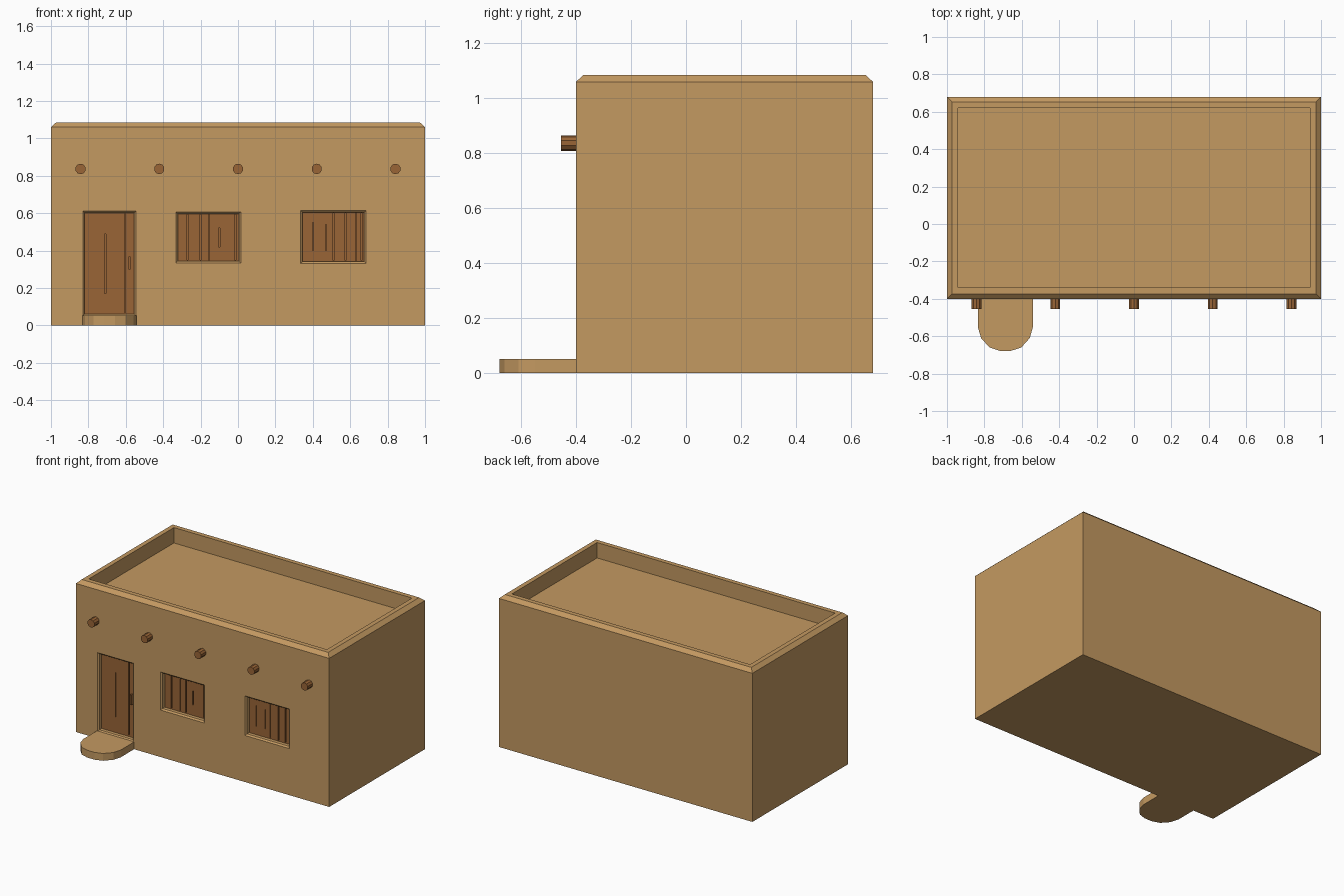
import bpy, bmesh, math
from mathutils import Matrix, Vector

if "Cube" in bpy.data.objects:
    bpy.data.objects.remove(bpy.data.objects["Cube"])


def material(name, rgb):
    m = bpy.data.materials.new(name)
    m.diffuse_color = (*rgb, 1)
    m.use_nodes = True
    m.node_tree.nodes["Principled BSDF"].inputs["Base Color"].default_value = m.diffuse_color
    return m


ADOBE = material("adobe", (0.55, 0.32, 0.12))
WOOD = material("wood", (0.32, 0.13, 0.037))


def make(name, bm, mat):
    bmesh.ops.recalc_face_normals(bm, faces=bm.faces)
    me = bpy.data.meshes.new(name)
    bm.to_mesh(me)
    bm.free()
    me.materials.append(mat)
    ob = bpy.data.objects.new(name, me)
    bpy.context.collection.objects.link(ob)
    return ob


def loft(bm, rings):
    """Skin a stack of matching point rings and cap both ends."""
    loops = [[bm.verts.new(p) for p in r] for r in rings]
    n = len(loops[0])
    for a, b in zip(loops, loops[1:]):
        for i in range(n):
            j = (i + 1) % n
            bm.faces.new((a[i], a[j], b[j], b[i]))
    bm.faces.new(loops[0])
    bm.faces.new(loops[-1])


def box(bm, x0, x1, y0, y1, z0, z1):
    loft(bm, [[(x0, y0, z), (x1, y0, z), (x1, y1, z), (x0, y1, z)] for z in (z0, z1)])


def cut(target, cutter):
    mod = target.modifiers.new("cut", 'BOOLEAN')
    mod.operation = 'DIFFERENCE'
    mod.solver = 'EXACT'
    mod.object = cutter
    bpy.context.view_layer.objects.active = target
    bpy.ops.object.modifier_apply(modifier=mod.name)
    bpy.data.objects.remove(cutter)


# House body: walls, chamfered parapet and sunken roof
FRONT, BACK = -0.40, 0.68
bm = bmesh.new()
loft(bm, [[(-1 + i, FRONT + i, z), (1 - i, FRONT + i, z), (1 - i, BACK - i, z), (-1 + i, BACK - i, z)]
          for i, z in ((0, 0), (0, 1.06), (0.027, 1.085), (0.06, 1.085), (0.06, 0.975))])
house = make("house_body", bm, ADOBE)

# Openings: x range, z range, grooves as (x, z0, z1)
openings = {
    "door": (-0.82, -0.555, 0.06, 0.602,
             [(-0.71, 0.17, 0.49), (-0.605, 0.07, 0.595)]),
    "left_shutter": (-0.322, 0.005, 0.345, 0.597,
                     [(-0.27, 0.35, 0.592), (-0.2, 0.35, 0.592), (-0.155, 0.35, 0.592),
                      (-0.1, 0.42, 0.52), (-0.015, 0.35, 0.592)]),
    "right_shutter": (0.345, 0.675, 0.342, 0.605,
                      [(0.4, 0.40, 0.55), (0.47, 0.40, 0.54), (0.51, 0.347, 0.6),
                       (0.575, 0.347, 0.6), (0.63, 0.347, 0.6), (0.66, 0.347, 0.6)]),
}
PANEL = -0.365
for name, (x0, x1, z0, z1, grooves) in openings.items():
    # Recess with a small chamfer at the wall face
    bm = bmesh.new()
    loft(bm, [[(x0 - e, y, z0 - e), (x1 + e, y, z0 - e), (x1 + e, y, z1 + e), (x0 - e, y, z1 + e)]
              for y, e in ((-0.41, 0.02), (-0.39, 0), (-0.345, 0))])
    cut(house, make("recess_cutter", bm, ADOBE))
    # Wooden panel with plank grooves
    bm = bmesh.new()
    box(bm, x0 - 0.004, x1 + 0.004, PANEL, -0.335, z0 - 0.004, z1 + 0.004)
    panel = make(name, bm, WOOD)
    bm = bmesh.new()
    for gx, g0, g1 in grooves:
        box(bm, gx - 0.003, gx + 0.003, PANEL - 0.02, PANEL + 0.012, g0, g1)
    cut(panel, make("groove_cutter", bm, WOOD))

# Door handle
bm = bmesh.new()
box(bm, -0.586, -0.574, PANEL - 0.016, PANEL + 0.003, 0.298, 0.37)
make("door_handle", bm, WOOD)

# Rounded doorstep
half = [(0.1475, -0.38), (0.1475, -0.55), (0.13, -0.61), (0.085, -0.66), (0.03, -0.678)]
outline = [(-x, y) for x, y in half] + half[::-1]
bm = bmesh.new()
loft(bm, [[(x - 0.6875, y, z) for x, y in outline] for z in (0, 0.052)])
make("doorstep", bm, ADOBE)

# Roof beam ends
for k in range(5):
    bm = bmesh.new()
    bmesh.ops.create_cone(bm, cap_ends=True, segments=10, radius1=0.028, radius2=0.028, depth=0.085,
                          matrix=Matrix.Translation((-0.842 + 0.421 * k, -0.4125, 0.837))
                          @ Matrix.Rotation(math.pi / 2, 4, 'X'))
    make(f"beam_end_{k + 1}", bm, WOOD)
